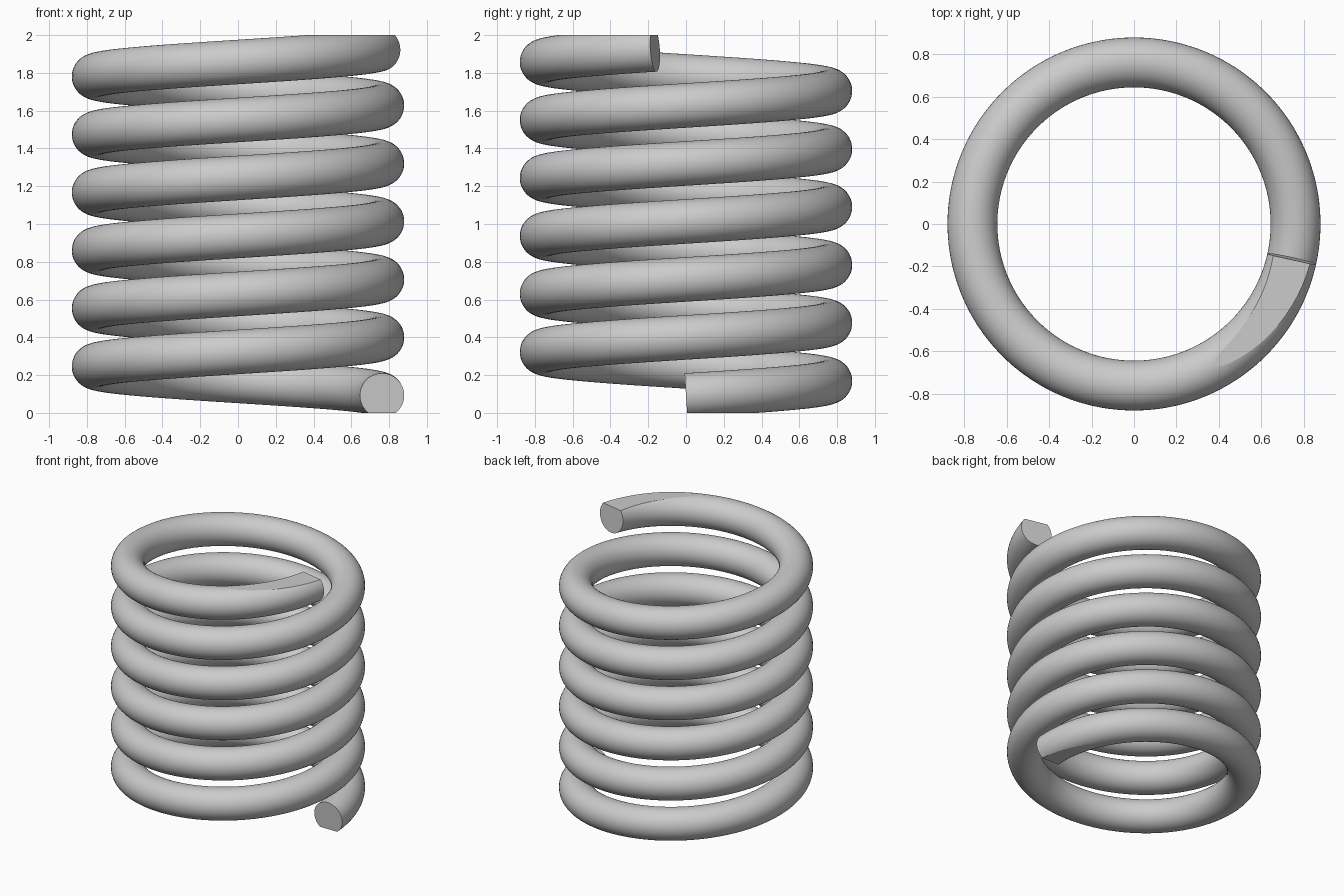
import bpy, bmesh, math
from mathutils import Vector

if "Cube" in bpy.data.objects:
    bpy.data.objects.remove(bpy.data.objects["Cube"])

R, WIRE = 0.7625, 0.1175          # coil radius, wire radius
PITCH, Z0 = 0.307, 0.0925         # rise per turn, start height
END = math.radians(6 * 360 - 12.4)
STEPS, SIDES = 576, 48

bm = bmesh.new()

# Sweep a circular section, square to the path, along the helix
rings = []
for i in range(STEPS + 1):
    a = END * i / STEPS
    rise = PITCH / math.tau
    centre = Vector((R * math.cos(a), R * math.sin(a), Z0 + rise * a))
    out = Vector((math.cos(a), math.sin(a), 0))
    tangent = Vector((-R * math.sin(a), R * math.cos(a), rise)).normalized()
    up = out.cross(tangent)
    rings.append([bm.verts.new(centre + WIRE * (math.cos(t) * out + math.sin(t) * up))
                  for t in (math.tau * k / SIDES for k in range(SIDES))])
for r0, r1 in zip(rings, rings[1:]):
    for k in range(SIDES):
        n = (k + 1) % SIDES
        bm.faces.new((r0[k], r0[n], r1[n], r1[k]))
bm.faces.new(rings[0])
bm.faces.new(rings[-1])

# Grind both ends flat
for z, sign in ((0, -1), (2, 1)):
    cut = bmesh.ops.bisect_plane(bm, geom=bm.verts[:] + bm.edges[:] + bm.faces[:], dist=1e-6,
                                 plane_co=(0, 0, z), plane_no=(0, 0, sign), clear_outer=True)
    edges = [e for e in cut["geom_cut"] if isinstance(e, bmesh.types.BMEdge)]
    bmesh.ops.contextual_create(bm, geom=edges)
bmesh.ops.recalc_face_normals(bm, faces=bm.faces[:])

mesh = bpy.data.meshes.new("coil_spring")
bm.to_mesh(mesh)
bm.free()
spring = bpy.data.objects.new("coil_spring", mesh)
bpy.context.collection.objects.link(spring)
bpy.context.view_layer.objects.active = spring
spring.select_set(True)
bpy.ops.object.shade_smooth_by_angle(angle=math.radians(15))
